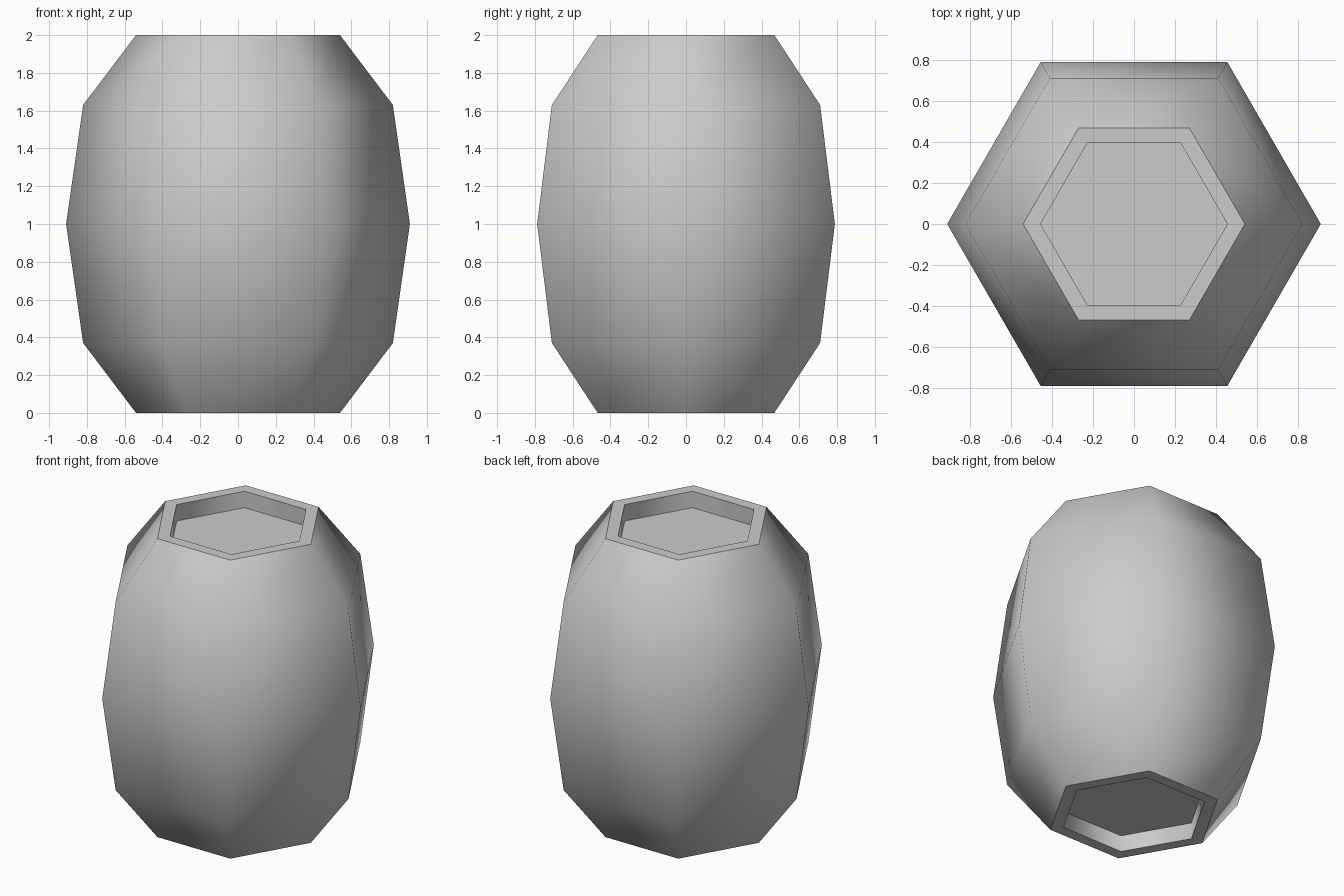
import bpy
import bmesh
import math

cube = bpy.data.objects.get("Cube")
if cube:
    bpy.data.objects.remove(cube, do_unlink=True)

SIDES = 6
# Barrel profile (radius, height) from the lower recess floor to the upper one
PROFILE = [(0.455, 0.11), (0.455, 0), (0.54, 0), (0.82, 0.37), (0.91, 1),
           (0.82, 1.63), (0.54, 2), (0.455, 2), (0.455, 1.89)]
SHARP_RINGS = (0, 1, 2, 6, 7, 8)

# Plain grey
grey = bpy.data.materials.new("plain grey")
grey.use_nodes = True
colour = (0.6, 0.6, 0.6, 1)
grey.diffuse_color = colour
grey.node_tree.nodes["Principled BSDF"].inputs["Base Color"].default_value = colour

# Six-sided barrel, built ring by ring
bm = bmesh.new()
rings = []
for radius, z in PROFILE:
    angles = [math.tau * i / SIDES for i in range(SIDES)]
    rings.append([bm.verts.new((radius * math.cos(a), radius * math.sin(a), z))
                  for a in angles])

for low, high in zip(rings, rings[1:]):
    for i in range(SIDES):
        j = (i + 1) % SIDES
        bm.faces.new((low[i], low[j], high[j], high[i]))

# Recessed lids
bm.faces.new(rings[0][::-1])
bm.faces.new(rings[-1])

# Smooth staves with crisp rims
for face in bm.faces:
    face.smooth = True
for index in SHARP_RINGS:
    ring = rings[index]
    for i in range(SIDES):
        bm.edges.get((ring[i], ring[(i + 1) % SIDES])).smooth = False

bmesh.ops.recalc_face_normals(bm, faces=bm.faces)
mesh = bpy.data.meshes.new("barrel")
bm.to_mesh(mesh)
bm.free()
mesh.materials.append(grey)
barrel = bpy.data.objects.new("barrel", mesh)
bpy.context.collection.objects.link(barrel)
